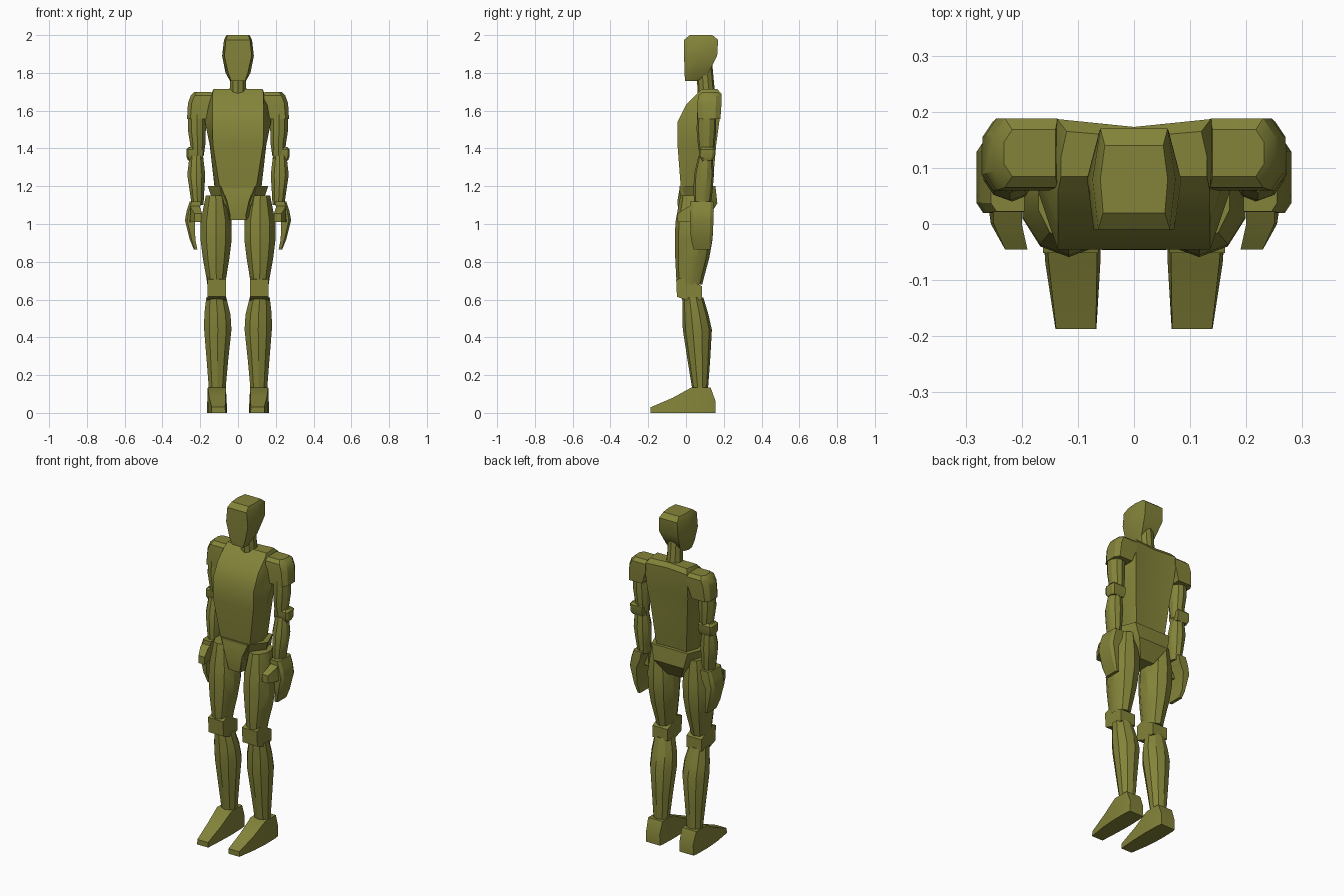
import bpy, bmesh, math

olive = bpy.data.materials.new("olive")
olive.diffuse_color = (0.23, 0.23, 0.042, 1)


def loft(name, rings, mirror=False, angle=30):
    """Skin equal-length rings of points, cap both ends, optionally mirror in x."""
    bm = bmesh.new()
    vs = [[bm.verts.new(p) for p in r] for r in rings]
    n = len(vs[0])
    for a, b in zip(vs, vs[1:]):
        for i in range(n):
            j = (i + 1) % n
            bm.faces.new((a[i], a[j], b[j], b[i]))
    bm.faces.new(vs[0])
    bm.faces.new(vs[-1])
    bmesh.ops.recalc_face_normals(bm, faces=bm.faces)
    me = bpy.data.meshes.new(name)
    bm.to_mesh(me)
    bm.free()
    me.materials.append(olive)
    ob = bpy.data.objects.new(name, me)
    bpy.context.collection.objects.link(ob)
    bpy.ops.object.select_all(action='DESELECT')
    ob.select_set(True)
    bpy.context.view_layer.objects.active = ob
    bpy.ops.object.shade_smooth_by_angle(angle=math.radians(angle))
    if mirror:
        ob.modifiers.new("mirror", 'MIRROR').use_mirror_merge = False


def body(z, f, s, b, dip=0.0):
    """Symmetric ring: front, side and back points as (y, half width)."""
    return [(-f[1], f[0], z), (f[1], f[0], z), (s[1], s[0], z), (b[1], b[0], z),
            (0, b[0] - dip, z), (-b[1], b[0], z), (-s[1], s[0], z)]


def oval(z, cx, cy, rx, ry, n=10):
    """Round limb section."""
    a = [math.tau * (i + 0.5) / n for i in range(n)]
    return [(cx + rx * math.cos(t), cy + ry * math.sin(t), z) for t in a]


def box(z, x0, x1, y0, y1, cut=0.0):
    """Rectangular section whose outer corners are cut."""
    return [(x0, y0, z), (x1 - cut, y0, z), (x1, y0 + 1.5 * cut, z),
            (x1, y1 - 1.5 * cut, z), (x1 - cut, y1, z), (x0, y1, z)]


# Head and neck
loft("head", [
    body(1.757, (-.005, .036), (.03, .042), (.06, .03)),
    body(1.80, (-.008, .052), (.05, .066), (.12, .045)),
    body(1.89, (-.01, .072), (.08, .084), (.165, .062)),
    body(1.975, (-.01, .064), (.08, .074), (.17, .06)),
    body(2.0, (.02, .055), (.08, .06), (.14, .052))])
loft("neck", [oval(1.67, 0, .11, .05, .048), oval(1.73, 0, .105, .045, .045),
              oval(1.86, 0, .095, .043, .043)])

# Torso and pelvis
loft("torso", [
    body(1.10, (-.02, .07), (.06, .10), (.12, .08)),
    body(1.20, (-.028, .098), (.06, .125), (.14, .10), .005),
    body(1.42, (-.045, .133), (.06, .15), (.16, .12), .01),
    body(1.54, (-.045, .136), (.07, .175), (.176, .135), .012),
    body(1.63, (.0, .135), (.09, .165), (.186, .14), .014),
    body(1.69, (.06, .135), (.12, .14), (.187, .137), .014),
    body(1.715, (.085, .13), (.12, .13), (.165, .12), .01)])
loft("pelvis", [
    body(1.02, (-.03, .04), (.05, .052), (.11, .045)),
    body(1.11, (-.03, .055), (.07, .13), (.166, .10)),
    body(1.20, (-.035, .09), (.055, .16), (.156, .12))])
loft("belly_plate", [
    body(1.02, (-.036, .036), (-.01, .036), (.02, .03)),
    body(1.12, (-.046, .058), (-.01, .058), (.02, .05)),
    body(1.20, (-.032, .088), (-.01, .085), (.02, .08))])

# Shoulders and arms
loft("shoulder", [
    box(1.555, .165, .27, .06, .182, .018),
    box(1.64, .136, .265, .06, .188, .02),
    box(1.68, .136, .25, .065, .188, .02),
    box(1.698, .14, .232, .085, .168, .015)], True)
loft("upper_arm", [
    oval(1.36, .216, .108, .036, .036), oval(1.42, .213, .108, .042, .045),
    oval(1.50, .218, .108, .05, .052), oval(1.60, .218, .11, .048, .05)], True)
loft("elbow", [
    box(1.335, .19, .264, .085, .14, .008), box(1.355, .186, .272, .075, .15, .008),
    box(1.395, .186, .272, .075, .152, .008), box(1.408, .192, .262, .085, .14, .008)], True)
loft("forearm", [
    oval(1.10, .214, .087, .033, .043), oval(1.17, .217, .09, .04, .05),
    oval(1.26, .221, .095, .05, .053), oval(1.36, .221, .103, .038, .037)], True)
loft("hand", [
    box(.865, .215, .234, .04, .13, .004), box(.92, .226, .256, .026, .14, .01),
    box(1.02, .228, .281, .02, .146, .012), box(1.07, .205, .272, .02, .147, .012),
    box(1.12, .195, .255, .022, .145, .01)], True)
loft("thumb", [
    [(.19, -.045, 1.01), (.23, -.045, 1.01), (.23, -.045, 1.055), (.19, -.045, 1.055)],
    [(.20, .0, 1.01), (.255, .0, 1.01), (.25, .0, 1.085), (.20, .0, 1.085)],
    [(.20, .07, 1.01), (.265, .07, 1.01), (.25, .07, 1.12), (.20, .07, 1.12)]], True)

# Legs
loft("thigh", [
    oval(.68, .115, .02, .05, .066), oval(.72, .115, .022, .056, .074),
    oval(.82, .116, .033, .074, .09), oval(.92, .116, .041, .087, .10),
    oval(1.01, .116, .044, .087, .10), oval(1.15, .118, .05, .055, .08)], True)
knee = [(-.052, .705), (-.005, .72), (.045, .69), (.085, .67),
        (.085, .60), (.02, .59), (-.048, .615)]
loft("knee", [[(x, y, z) for y, z in knee] for x in (.063, .162)], True)
loft("shin", [
    oval(.12, .11, .075, .046, .041), oval(.28, .109, .068, .06, .06),
    oval(.44, .107, .06, .076, .077), oval(.52, .109, .05, .073, .069),
    oval(.61, .115, .036, .056, .056)], True)


def foot_ring(y, x0, x1, t0, t1, z):
    return [(x0, y, 0), (x1, y, 0), (t1, y, z), (t0, y, z)]


loft("foot", [
    foot_ring(-.187, .067, .14, .068, .139, .03),
    foot_ring(-.07, .06, .158, .066, .152, .08),
    foot_ring(.03, .057, .165, .064, .16, .135),
    foot_ring(.13, .06, .163, .064, .16, .135),
    foot_ring(.155, .064, .158, .066, .156, .065)], True)
